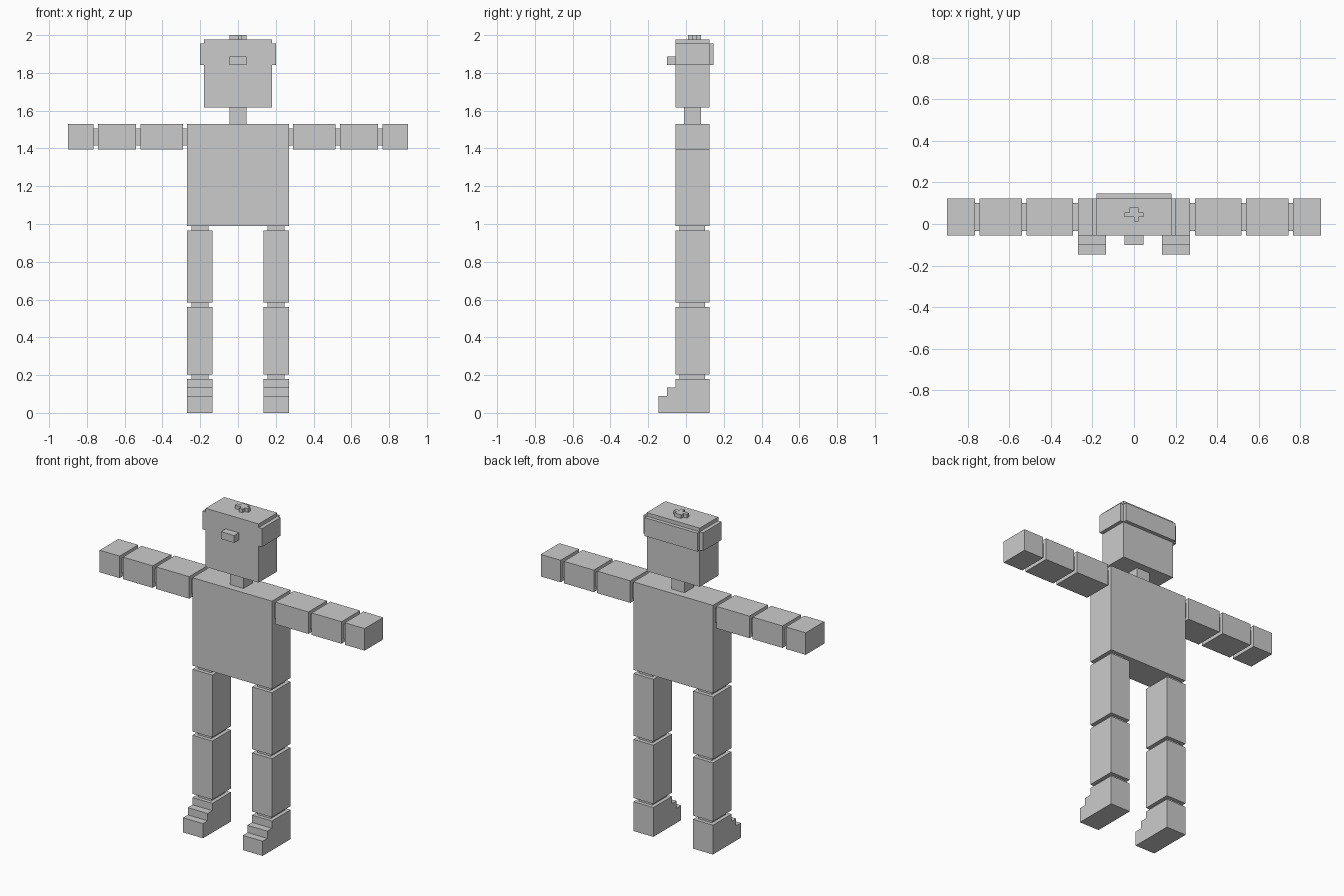
import bpy, bmesh

if "Cube" in bpy.data.objects:
    bpy.data.objects.remove(bpy.data.objects["Cube"])

U = 2 / 89  # one voxel; all sizes below are in voxels


def add_mesh(name, bm):
    bmesh.ops.recalc_face_normals(bm, faces=bm.faces)
    me = bpy.data.meshes.new(name)
    bm.to_mesh(me)
    bm.free()
    ob = bpy.data.objects.new(name, me)
    bpy.context.collection.objects.link(ob)
    return ob


def box(name, x, y, z):
    bm = bmesh.new()
    bmesh.ops.create_cube(bm, size=1)
    for v in bm.verts:
        for i, (lo, hi) in enumerate((x, y, z)):
            v.co[i] = (hi if v.co[i] > 0 else lo) * U
    return add_mesh(name, bm)


def extrude_x(name, profile, x0, x1):
    # closed (y, z) outline extruded along x
    bm = bmesh.new()
    face = bm.faces.new([bm.verts.new((x0 * U, y * U, z * U)) for y, z in profile])
    new = bmesh.ops.extrude_face_region(bm, geom=[face])["geom"]
    verts = [g for g in new if isinstance(g, bmesh.types.BMVert)]
    bmesh.ops.translate(bm, verts=verts, vec=((x1 - x0) * U, 0, 0))
    return add_mesh(name, bm)


def mirror_x(ob):
    ob.modifiers.new("Mirror", 'MIRROR').use_axis[0] = True


BODY_Y = (-2.5, 5.5)
JOINT_Y = (-1.5, 4.5)

# Torso, neck, head and nose
box("torso", (-12, 12), BODY_Y, (44, 68))
box("neck", (-2, 2), (-0.5, 3.5), (68, 72))
box("head", (-8, 8), BODY_Y, (72, 88))
box("nose", (-2, 2), (-4.5, -2.5), (82, 84))

# Hair band: two sides and a back panel
mirror_x(box("hair_side", (8, 9), BODY_Y, (82, 87)))
box("hair_back", (-8, 8), (5.5, 6.5), (82, 87))

# Small tuft on top of the head
box("tuft_middle", (-2, 2), (1.5, 2.5), (88, 89))
box("tuft_back", (-1, 1), (2.5, 3.5), (88, 89))
box("tuft_front", (0, 1), (0.5, 1.5), (88, 89))

# Arms
for name, x0, x1 in (("upper_arm", 13, 23), ("forearm", 24, 33), ("hand", 34, 40)):
    mirror_x(box(name, (x0, x1), BODY_Y, (62, 68)))
for name, x in (("shoulder_joint", 12), ("elbow_joint", 23), ("wrist_joint", 33)):
    mirror_x(box(name, (x, x + 1), JOINT_Y, (63, 67)))

# Legs
for name, z0, z1 in (("thigh", 26, 43), ("shin", 9, 25)):
    mirror_x(box(name, (6, 12), BODY_Y, (z0, z1)))
for name, z in (("hip_joint", 43), ("knee_joint", 25), ("ankle_joint", 8)):
    mirror_x(box(name, (7, 11), JOINT_Y, (z, z + 1)))

# Stepped feet
steps = [(5.5, 0), (5.5, 8), (-2.5, 8), (-2.5, 6), (-4.5, 6), (-4.5, 4), (-6.5, 4), (-6.5, 0)]
mirror_x(extrude_x("foot", steps, 6, 12))
